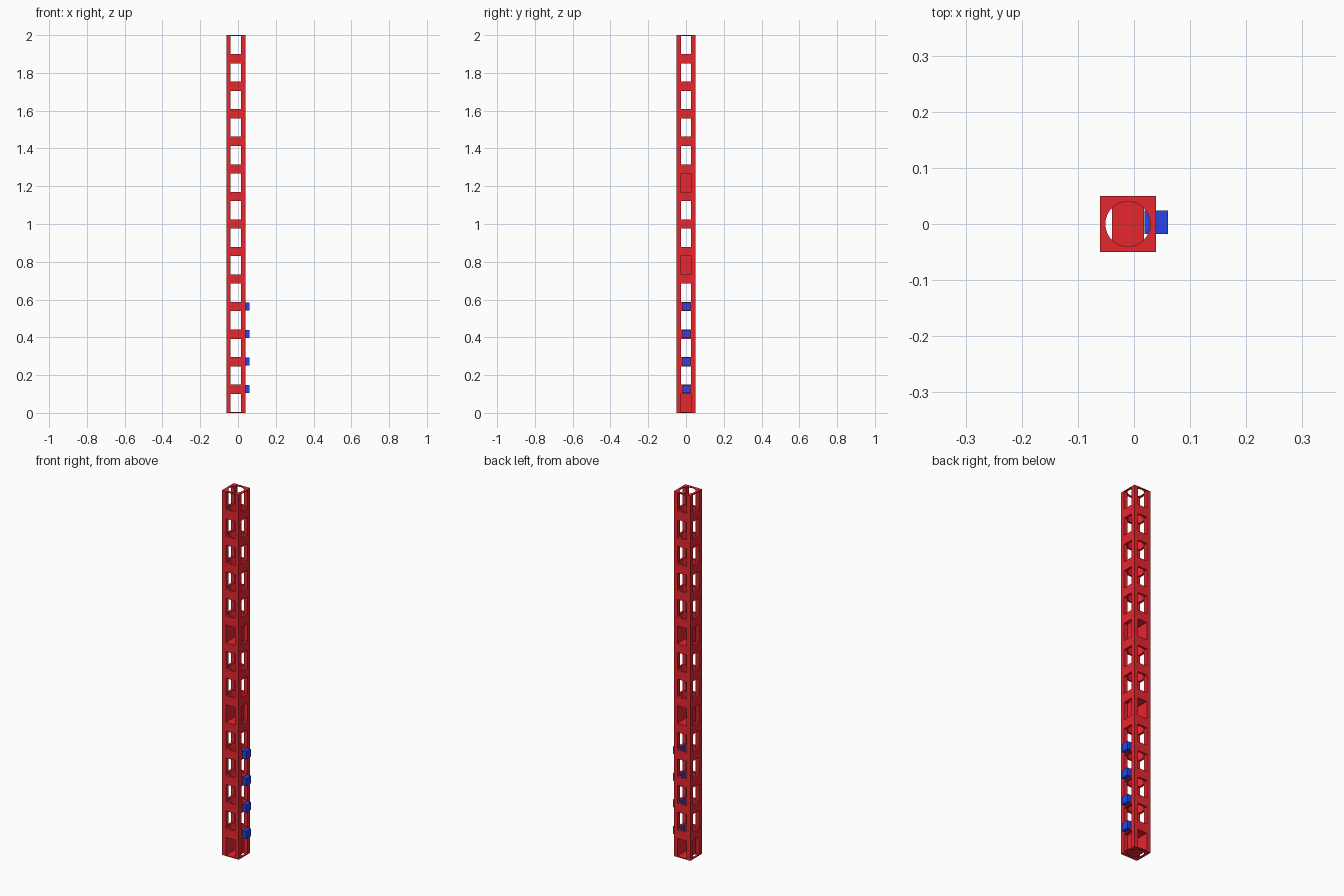
import bpy, bmesh, math
from mathutils import Matrix

if "Cube" in bpy.data.objects:
    bpy.data.objects.remove(bpy.data.objects["Cube"])

CX = -0.011            # tower axis
HALF = 0.05            # half width of the tower
WIN = 0.0275           # half width of a window
PITCH, Z0, WH, N = 0.1457, 0.005, 0.096, 14


def material(name, color):
    m = bpy.data.materials.new(name)
    m.diffuse_color = color
    m.use_nodes = True
    m.node_tree.nodes["Principled BSDF"].inputs["Base Color"].default_value = m.diffuse_color
    return m


red = material("red", (0.8, 0.02, 0.03, 1))
blue = material("blue", (0.02, 0.06, 0.8, 1))


def add_box(bm, lo, hi):
    size = [h - l for l, h in zip(lo, hi)]
    mid = [(h + l) / 2 for l, h in zip(lo, hi)]
    bmesh.ops.create_cube(bm, size=1, matrix=Matrix.Translation(mid) @ Matrix.Diagonal((*size, 1)))


def make(name, bm, mat=None):
    me = bpy.data.meshes.new(name)
    bm.to_mesh(me)
    bm.free()
    ob = bpy.data.objects.new(name, me)
    bpy.context.collection.objects.link(ob)
    if mat:
        me.materials.append(mat)
    return ob


def boxes(name, list_of_boxes, mat=None):
    bm = bmesh.new()
    for lo, hi in list_of_boxes:
        add_box(bm, lo, hi)
    return make(name, bm, mat)


def cut(target, cutter):
    cutter.hide_render = True
    mod = target.modifiers.new("cut", 'BOOLEAN')
    mod.operation, mod.solver, mod.object = 'DIFFERENCE', 'EXACT', cutter
    bpy.context.view_layer.objects.active = target
    bpy.ops.object.modifier_apply(modifier=mod.name)
    bpy.data.objects.remove(cutter)


# Square tower with a round bore
tower = boxes("tower", [((CX - HALF, -HALF, 0), (CX + HALF, HALF, 2))], red)
bm = bmesh.new()
bmesh.ops.create_cone(bm, cap_ends=True, segments=64, radius1=0.04, radius2=0.04, depth=2.4,
                      matrix=Matrix.Translation((CX, 0, 1)))
cut(tower, make("bore_cutter", bm))

# Rows of windows through both directions
levels = [Z0 + i * PITCH for i in range(N)]
cut(tower, boxes("front_window_cutter",
                 [((CX - WIN, -0.1, z), (CX + WIN, 0.1, z + WH)) for z in levels]))
cut(tower, boxes("side_window_cutter",
                 [((CX - 0.1, -WIN, z), (CX + 0.1, WIN, z + WH)) for z in levels]))
bpy.ops.object.select_all(action='DESELECT')
tower.select_set(True)
bpy.context.view_layer.objects.active = tower
bpy.ops.object.shade_smooth_by_angle(angle=math.radians(25))

# Thin tunnels, open front to back, in three of the cells
T = 0.001
for i in (0, 5, 8):
    z = levels[i]
    a, b, d, top = CX - WIN, CX + WIN, HALF - 0.001, z + WH
    boxes("cell_tunnel", [
        ((a - T, -d, z - T), (a, d, top + T)),
        ((b, -d, z - T), (b + T, d, top + T)),
        ((a, -d, z - T), (b, d, z)),
        ((a, -d, top), (b, d, top + T))], red)

# Blue blocks set into the lower bars on the right side
for i in range(4):
    z = 0.106 + i * PITCH
    boxes("side_block", [((0.019, -0.018, z), (0.061, 0.024, z + 0.042))], blue)
